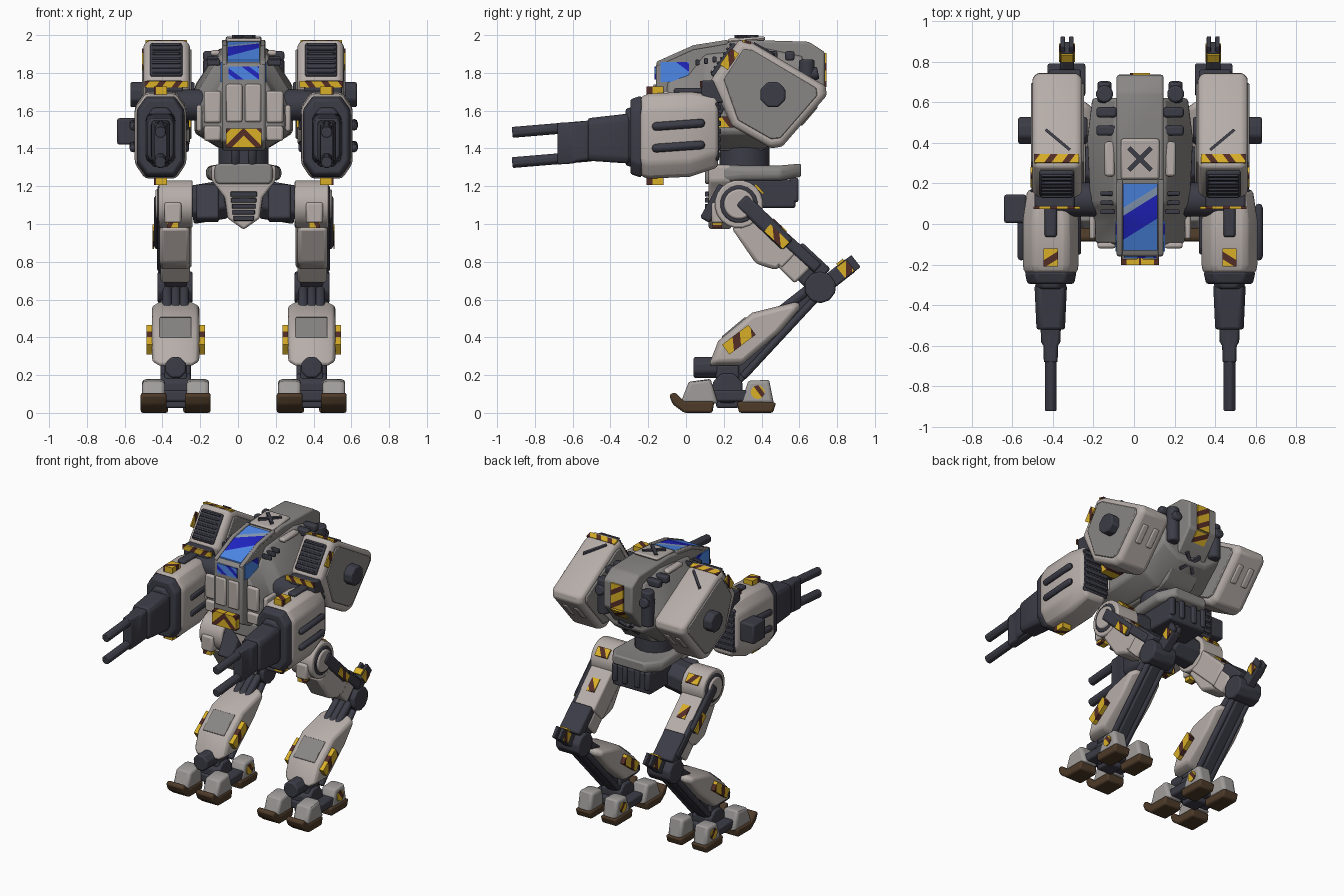
import bpy, bmesh
from math import sin, cos, pi, radians, hypot, floor
from mathutils import Vector as V

CX = 0.03                      # mirror plane of the machine


def mat(name, *rgb):
    m = bpy.data.materials.new(name)
    m.diffuse_color = (*rgb, 1)
    return m


LIGHT = mat("light grey armour", .47, .42, .395)
GREY = mat("mid grey hull", .25, .24, .232)
TOE = mat("toe grey", .35, .335, .325)
DARK = mat("dark metal", .045, .045, .063)
YEL = mat("hazard yellow", .7, .43, .02)
BRN = mat("hazard maroon", .09, .027, .02)
SOLE = mat("sole brown", .075, .043, .022)
BLUE = mat("glass blue", .075, .25, .82)
NAVY = mat("glass dark blue", .015, .018, .55)
PALE = mat("glass glint", .25, .34, .48)
HAZ = [YEL, BRN]
GLASS = [BLUE, NAVY, PALE]


def skin(name, mats, rings, bevel=.012, mirror=True, stripe=None):
    """Skin closed rings of points; optional stripes (direction, width, pattern)."""
    bm = bmesh.new()
    rows = [[bm.verts.new(p) for p in r] for r in rings]
    n = len(rows[0])
    for a, b in zip(rows, rows[1:]):
        for i in range(n):
            bm.faces.new((a[i], a[(i + 1) % n], b[(i + 1) % n], b[i]))
    bm.faces.new(rows[0])
    bm.faces.new(rows[-1])
    bmesh.ops.recalc_face_normals(bm, faces=bm.faces[:])
    mats = mats if isinstance(mats, list) else [mats]
    if stripe:
        pattern = stripe[2] if len(stripe) > 2 else (0, 0, 0, 1, 1)
        d, w = V(stripe[0]).normalized(), stripe[1] * 2 / len(pattern)
        t = [v.co.dot(d) for v in bm.verts]
        t0 = min(t)
        for k in range(1, floor((max(t) - t0) / w) + 1):
            bmesh.ops.bisect_plane(bm, geom=bm.verts[:] + bm.edges[:] + bm.faces[:],
                                   plane_co=d * (t0 + k * w), plane_no=d)
        for f in bm.faces:
            f.material_index = pattern[floor((f.calc_center_median().dot(d) - t0) / w) % len(pattern)]
    me = bpy.data.meshes.new(name)
    bm.to_mesh(me)
    bm.free()
    ob = bpy.data.objects.new(name, me)
    ob.location.x = CX
    bpy.context.collection.objects.link(ob)
    for m in mats:
        me.materials.append(m)
    if bevel and not stripe:
        b = ob.modifiers.new("bevel", "BEVEL")
        b.width, b.segments, b.limit_method = bevel, 2, "ANGLE"
    if mirror:
        ob.modifiers.new("mirror", "MIRROR")


def prism(name, m, pts, u0, u1, ch=0, s=.85, **k):
    """Side profile (y, z) extruded across x, optionally chamfered at both ends."""
    cy, cz = (sum(p[i] for p in pts) / len(pts) for i in (0, 1))
    ends = [(u0, s), (u0 + ch, 1), (u1 - ch, 1), (u1, s)] if ch else [(u0, 1), (u1, 1)]
    skin(name, m, [[(u, cy + (y - cy) * f, cz + (z - cz) * f) for y, z in pts] for u, f in ends], **k)


def bar(name, m, a, b, th, u0, u1, **k):
    """Straight bar from a to b in the side plane."""
    dy, dz = b[0] - a[0], b[1] - a[1]
    ny, nz = (c / hypot(dy, dz) * th / 2 for c in (-dz, dy))
    prism(name, m, [(a[0] + ny, a[1] + nz), (b[0] + ny, b[1] + nz),
                    (b[0] - ny, b[1] - nz), (a[0] - ny, a[1] - nz)], u0, u1, **k)


def box(name, m, c, size, rot=0, **k):
    h, r = size[2] / 2, radians(rot)
    dy, dz = -sin(r) * h, cos(r) * h
    bar(name, m, (c[1] - dy, c[2] - dz), (c[1] + dy, c[2] + dz), size[1],
        c[0] - size[0] / 2, c[0] + size[0] / 2, **k)


def cyl(name, m, a, b, r, n=16, bevel=.01, **k):
    a, b = V(a), V(b)
    q = (b - a).to_track_quat("Z", "Y")
    ring = [q @ V((cos((i + .5) * 2 * pi / n), sin((i + .5) * 2 * pi / n), 0)) * r for i in range(n)]
    skin(name, m, [[a + p for p in ring], [b + p for p in ring]], bevel=bevel, **k)


def loft(name, m, secs, cx, top, bot, **k):
    """Chamfered sections (y, centre x, half width, z low, z high) along y."""
    skin(name, m, [[(c + a * w, y, z) for a, z in (
        (-cx, zb), (cx, zb), (1, zb + bot), (1, zt - top),
        (cx, zt), (-cx, zt), (-1, zt - top), (-1, zb + bot))] for y, c, w, zb, zt in secs], **k)


C = dict(mirror=False)
# --- torso: faceted hull plus a raised centre spine with the cockpit
loft("torso_hull", GREY, [(-.1, 0, .215, 1.43, 1.77), (.02, 0, .235, 1.41, 1.8), (.1, 0, .245, 1.4, 1.9),
     (.42, 0, .26, 1.4, 1.93), (.62, 0, .235, 1.54, 1.89)], .5, .2, .08, bevel=.015, **C)
prism("torso_spine", GREY, [(-.16, 1.44), (-.16, 1.845), (.04, 1.93), (.3, 1.975), (.65, 1.965), (.735, 1.91),
      (.735, 1.72), (.5, 1.43), (.4, 1.39), (-.06, 1.39)], -.115, .115, **C)
prism("roof_window", GLASS, [(-.13, 1.85), (.04, 1.925), (.2, 1.95), (.2, 1.966), (.04, 1.938), (-.13, 1.867)],
      -.085, .085, stripe=((-.5, .8, 0), .15, (0, 0, 0, 0, 1, 1, 1, 2, 0)), **C)
prism("window_rail", GREY, [(-.155, 1.83), (.04, 1.92), (.22, 1.95), (.22, 1.975), (.04, 1.947), (-.155, 1.86)],
      .087, .115, bevel=.006)
box("front_window", GLASS, (0, -.162, 1.8), (.16, .01, .07), stripe=((.6, 0, .8), .06, (0, 1, 0, 0, 1)), **C)
box("side_window", GLASS, (.117, -.06, 1.805), (.01, .15, .105), stripe=((0, .6, .8), .1, (0, 0, 0, 0, 1, 0)))
box("roof_plate", LIGHT, (0, .32, 1.976), (.19, .2, .022), rot=4, **C)
for s in (-1, 1):
    skin("roof_cross", DARK, [[(s * t + s * e, .32 + t - e, z) for t, e in
         ((-.055, .008), (.055, .008), (.055, -.008), (-.055, -.008))] for z in (1.985, 2.0)], bevel=0, **C)
    skin("belly_cross", DARK, [[(s * (t + e), .6 + .7 * (t - e) + o, 1.548 + .8 * (t - e) - o) for t, e in
         ((-.055, .008), (.055, .008), (.055, -.008), (-.055, -.008))] for o in (-.006, .01)], bevel=0, **C)
box("nose_panel", LIGHT, (.05, -.165, 1.64), (.085, .02, .2))
box("chin_hazard", HAZ, (.047, -.18, 1.455), (.094, .045, .1), stripe=((.7, 0, .7), .037))
for z, h in ((1.62, .17), (1.48, .08)):
    box("chest_panel", LIGHT, (.165, -.105, z), (.09, .03, h))
for i in range(3):
    box("chest_vent", DARK, (.16, .06 + i * .045, 1.855 + i * .008), (.07, .022, .03), bevel=.005)
box("shoulder_strip", LIGHT, (.15, .32, 1.905), (.05, .17, .03))
for y in (.46, .55):
    box("deck_slot", DARK, (.165, y, 1.89), (.1, .05, .05))
box("flank_panel", LIGHT, (.235, .0, 1.56), (.03, .15, .14))
cyl("exhaust", DARK, (.175, .64, 1.62), (.175, .64, 1.87), .042)
cyl("exhaust_cap", DARK, (.175, .6, 1.78), (.175, .7, 1.8), .035)
box("spine_hazard", HAZ, (0, .738, 1.815), (.1, .01, .18), stripe=((.5, 0, .8), .04), **C)
bar("spine_hazard_lower", HAZ, (.735, 1.717), (.68, 1.651), .012, -.05, .05, stripe=((.5, .4, .7), .04), **C)
# --- waist and pelvis
cyl("waist", DARK, (0, .31, 1.2), (0, .31, 1.43), .135, **C)
cyl("waist_piston", DARK, (.045, .13, 1.3), (.045, .1, 1.41), .025, n=8)
loft("pelvis_slab", GREY, [(.1, 0, .15, 1.21, 1.32), (.3, 0, .19, 1.23, 1.31), (.5, 0, .2, 1.23, 1.31),
     (.61, 0, .13, 1.25, 1.32)], .9, .02, .02, **C)
box("pelvis_block", DARK, (0, .4, 1.16), (.3, .36, .15), **C)
for x in (.05, .13):
    box("pelvis_rib", DARK, (x, .57, 1.18), (.04, .05, .13))
SH = [(-.17, 1.31), (.17, 1.31), (.17, 1.23), (.1, 1.14), (.085, 1.03), (0, .97), (-.085, 1.03), (-.1, 1.14), (-.17, 1.23)]
skin("pelvis_shield", LIGHT, [[(x, y, z) for x, z in SH] for y in (.12, .24)], **C)
box("pelvis_brow", GREY, (0, .115, 1.26), (.27, .03, .07), **C)
for i in range(5):
    box("pelvis_vent", DARK, (0, .115, 1.03 + i * .032), (.11 + i * .008, .03, .026), bevel=.005, **C)
cyl("hip_drive", DARK, (.1, .28, 1.13), (.28, .28, 1.1), .11, n=8)
bar("hip_guard", DARK, (.1, 1.02), (.2, 1.2), .06, .13, .25)
# --- missile pods
prism("missile_pod", LIGHT, [(.13, 1.76), (.28, 1.975), (.35, 1.96), (.74, 1.73), (.745, 1.68), (.51, 1.41), (.45, 1.4),
      (.24, 1.52)], .285, .53, ch=.025, s=.92, bevel=.012)
prism("pod_side_plate", GREY, [(.2, 1.765), (.305, 1.925), (.35, 1.92), (.69, 1.72), (.695, 1.68), (.5, 1.455), (.45, 1.45),
      (.275, 1.55)], .275, .538, bevel=.006)
cyl("pod_hub", DARK, (.26, .46, 1.685), (.6, .46, 1.685), .072, n=8)
box("pod_louver_back", DARK, (.41, .2, 1.868), (.17, .03, .21), rot=-35)
for i in range(7):
    t = (i - 3) / 3
    box("pod_louver_slat", DARK, (.41, .19 + t * .05, 1.875 + t * .073), (.15, .022, .014), rot=-35, bevel=.004)
box("pod_hazard", HAZ, (.41, .322, 1.964), (.22, .045, .012), rot=-14, stripe=((.8, .6, 0), .035))
bar("pod_side_hazard", HAZ, (.2, 1.83), (.26, 1.915), .05, .53, .539, stripe=((0, 1, .1), .04))
for x in (.36, .45):
    bar("pod_rear_pad", LIGHT, (.69, 1.63), (.6, 1.525), .03, x - .025, x + .025)
skin("pod_groove", DARK, [[(.4 + a, .42 + b, z - .55 * b) for a, b in ((-.06, -.05), (-.05, -.06), (.07, .04), (.06, .05))]
     for z in (1.9, 1.93)], bevel=0)
# --- arms
cyl("arm_axle", DARK, (.2, .12, 1.63), (.42, .12, 1.63), .085)
box("arm_bracket", DARK, (.42, .15, 1.7), (.2, .14, .12))
box("bracket_front_hazard", HAZ, (.41, .08, 1.74), (.23, .012, .035), stripe=((.8, 0, .6), .035))
box("bracket_hazard", HAZ, (.34, .23, 1.54), (.12, .12, .06), stripe=((0, .8, .6), .04))
loft("arm_housing", LIGHT, [(-.245, .44, .13, 1.255, 1.67), (-.2, .44, .137, 1.24, 1.69), (.02, .44, .137, 1.25, 1.7),
     (.17, .44, .115, 1.3, 1.68)], .6, .08, .08, bevel=.02)
loft("arm_front_cap", DARK, [(-.295, .44, .115, 1.265, 1.66), (-.235, .44, .128, 1.245, 1.68)], .6, .07, .07)
loft("arm_front_ring", DARK, [(-.32, .44, .07, 1.31, 1.61), (-.28, .44, .08, 1.3, 1.62)], .5, .05, .05)
box("arm_rear_grille", DARK, (.44, .165, 1.49), (.2, .022, .31))
for i in range(7):
    box("arm_rear_louver", DARK, (.44, .17, 1.365 + i * .042), (.19, .03, .028), bevel=.005)
for z in (1.41, 1.525):
    bar("arm_side_slot", DARK, (-.18, z - .01), (.1, z + .01), .045, .565, .604, bevel=.02)
    bar("arm_inner_slot", DARK, (-.15, z - .01), (.08, z + .01), .04, .29, .312)
box("arm_top_strip", DARK, (.44, .035, 1.705), (.06, .2, .03))
for z in (1.705, 1.228):
    box("arm_hazard", HAZ, (.44, -.165, z), (.07, .09, .045), stripe=((.5, .8, 0), .04, (0, 0, 1, 1, 0)))
box("side_lamp", DARK, (-.615, .075, 1.49), (.11, .14, .14), **C)
# --- twin-barrel guns
loft("gun_block", DARK, [(-.52, .44, .07, 1.335, 1.56), (-.3, .44, .08, 1.32, 1.585)], .75, .03, .03)
loft("gun_neck", DARK, [(-.68, .44, .034, 1.315, 1.535), (-.6, .44, .036, 1.32, 1.54), (-.58, .44, .048, 1.33, 1.54),
     (-.5, .44, .05, 1.34, 1.55)], .8, .015, .015, bevel=.006)
cyl("upper_barrel", DARK, (.44, -.92, 1.485), (.44, -.5, 1.52), .031, n=8, bevel=.006)
cyl("lower_barrel", DARK, (.44, -.92, 1.325), (.44, -.5, 1.36), .031, n=8, bevel=.006)
# --- upper legs
cyl("hip_ring", LIGHT, (.27, .28, 1.105), (.45, .28, 1.105), .128, n=20)
cyl("hip_disc", DARK, (.44, .28, 1.105), (.456, .28, 1.105), .1, n=20)
cyl("hip_cap", LIGHT, (.44, .28, 1.105), (.468, .28, 1.105), .08, n=20)
box("hip_block", LIGHT, (.375, .17, 1.06), (.09, .07, .11))
box("hip_hazard", HAZ, (.375, .165, .995), (.06, .05, .03), stripe=((1, 0, .5), .03))
bar("hip_rear_hazard", HAZ, (.365, 1.208), (.41, 1.16), .012, .31, .41, stripe=((.7, .7, 0), .035))
bar("thigh_core", DARK, (.3, 1.08), (.72, .66), .12, .3, .42)
bar("thigh_armour", LIGHT, (.31, 1.06), (.56, .82), .155, .275, .445)
bar("thigh_lower_block", LIGHT, (.5, .85), (.62, .73), .125, .285, .44)
bar("thigh_strip", DARK, (.59, .875), (.74, .735), .075, .29, .45)
bar("thigh_outer_strip", DARK, (.5, .945), (.7, .765), .06, .43, .458)
bar("thigh_rear_hazard", HAZ, (.46, 1.025), (.53, .958), .012, .33, .39, stripe=((.7, .7, 0), .04))
prism("thigh_front_plate", LIGHT, [(.24, .98), (.37, .79), (.48, .755), (.53, .81), (.34, 1.0)], .285, .445, bevel=.02)
bar("thigh_pad", DARK, (.29, 1.13), (.54, .89), .085, .44, .475, bevel=.02)
bar("thigh_hazard", HAZ, (.43, .98), (.53, .885), .05, .475, .482, stripe=((0, 1, .1), .04))
# --- knees with rear spurs
cyl("knee", DARK, (.27, .71, .665), (.455, .71, .665), .085, n=10)
bar("knee_spur", DARK, (.6, .57), (.875, .785), .085, .325, .395)
bar("spur_hazard", HAZ, (.82, .742), (.868, .78), .07, .321, .399, stripe=((0, 1, 0), .04))
bar("spur_top_hazard", HAZ, (.8, .783), (.835, .81), .016, .33, .39, stripe=((0, 1, 0), .04))
for u in (.328, .37):
    bar("spur_prong", DARK, (.865, .777), (.9, .804), .08, u, u + .022, bevel=.004)
for u in (.315, .36, .405):
    cyl("knee_pipe", DARK, (u, .45, .5), (u, .68, .68), .027, n=8)
# --- lower legs
bar("shin_core", DARK, (.25, .17), (.7, .65), .08, .32, .4)
for u in (.3, .42):
    cyl("shin_piston", DARK, (u, .3, .19), (u, .69, .61), .022, n=8)
prism("shin_armour", LIGHT, [(.12, .25), (.17, .38), (.35, .53), (.59, .59), (.61, .56), (.5, .43), (.29, .25)],
      .235, .485, ch=.04, s=.87, bevel=.015)
bar("shin_panel", GREY, (.195, .395), (.32, .5), .022, .275, .445, bevel=.005)
bar("shin_hazard", HAZ, (.21, .335), (.35, .44), .065, .205, .515, stripe=((0, 1, .1), .05))
# --- feet with four toes
cyl("ankle", DARK, (.28, .22, .13), (.44, .22, .13), .085, n=8)
cyl("ankle_bolt", DARK, (.36, .04, .24), (.36, .28, .24), .06, n=8)
box("ankle_post", DARK, (.36, .22, .14), (.12, .12, .23))
box("foot_link", DARK, (.36, .23, .09), (.3, .2, .06))
for side in (-1, 1):
    c = .36 + side * .117
    prism("front_toe", TOE, [(-.03, .05), (.015, .165), (.13, .18), (.17, .05)], c - .06, c + .06, ch=.015)
    prism("front_sole", SOLE, [(-.09, .095), (-.07, .045), (-.01, 0), (.14, 0), (.15, .06), (-.01, .06), (-.06, .11)],
          c - .068, c + .068)
    c = .36 + side * .1
    prism("rear_toe", TOE, [(.29, .05), (.33, .17), (.44, .175), (.465, .05)], c - .055, c + .055, ch=.015)
    prism("rear_sole", SOLE, [(.27, .06), (.28, 0), (.46, 0), (.478, .055)], c - .06, c + .06)
    o = c + side * .056
    cyl("toe_hazard", HAZ, (o - .005, .38, .11), (o + .005, .38, .11), .037, n=10, stripe=((0, .8, .6), .03))

bpy.ops.object.select_all(action="SELECT")
bpy.context.view_layer.objects.active = bpy.context.selected_objects[0]
bpy.ops.object.shade_smooth_by_angle(angle=radians(35))
